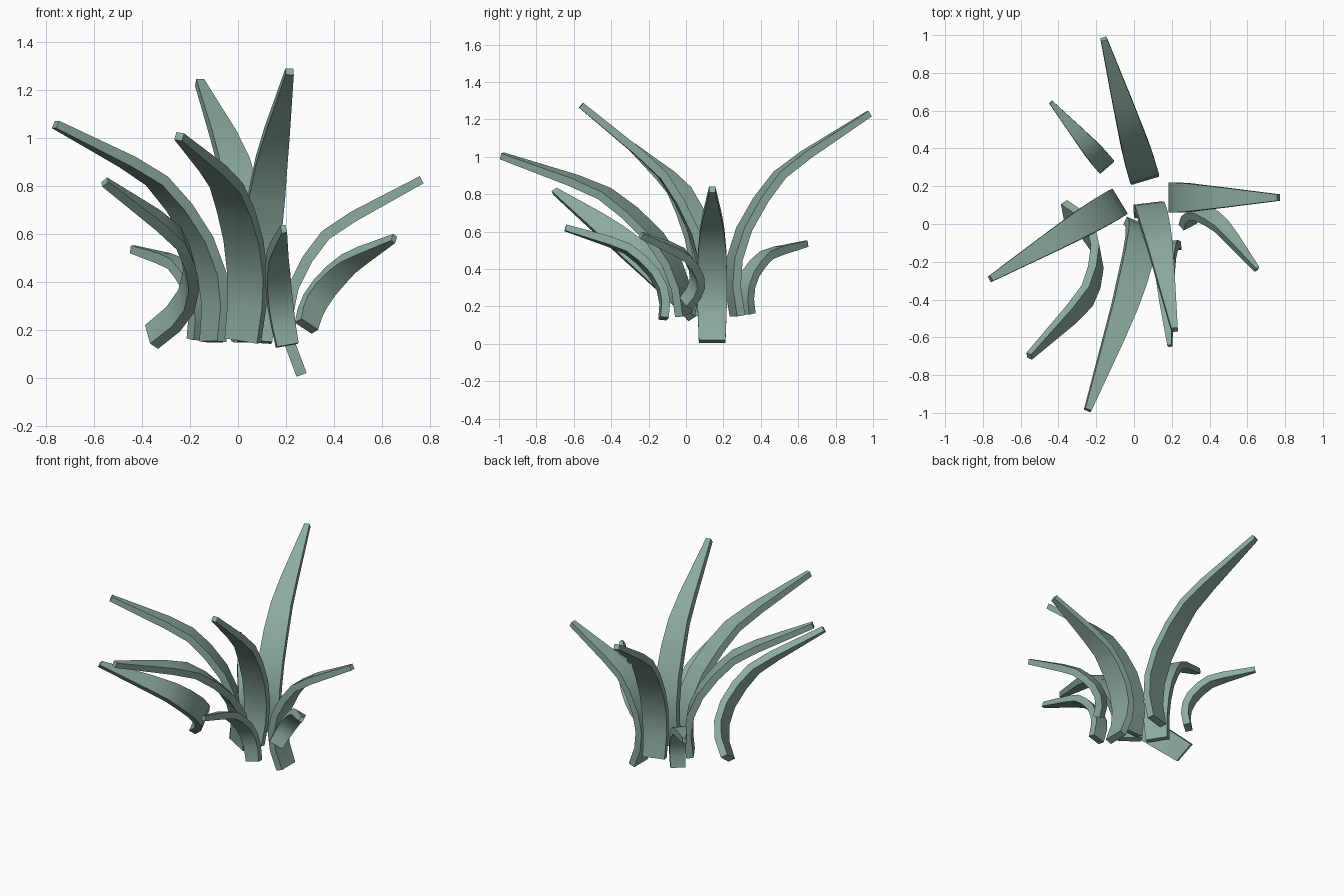
import bpy, bmesh
from mathutils import Vector

if "Cube" in bpy.data.objects:
    bpy.data.objects.remove(bpy.data.objects["Cube"])

# shared blade shape: (along base-to-tip, bulge amount, relative width)
STATIONS = [(0, 0, .92), (.087, .45, .98), (.185, .76, 1.03), (.31, .95, 1.02),
            (.45, 1, .97), (.58, .95, .85), (.71, .70, .68), (1, 0, .22)]
THICK = 0.045


def leaf(name, base, mid, tip, width, side=None):
    """Curved, tapering strap leaf arching from base through mid to tip."""
    base, mid, tip = Vector(base), Vector(mid), Vector(tip)
    axis = tip - base
    bulge = mid - base - axis * .45
    side = Vector(side).normalized() if side else axis.cross(bulge).normalized()
    pts = [base + axis * a + bulge * b for a, b, _ in STATIONS]
    bm = bmesh.new()
    rings = []
    for i, p in enumerate(pts):
        tangent = pts[min(i + 1, len(pts) - 1)] - pts[max(i - 1, 0)]
        n = tangent.cross(side).normalized() * THICK / 2
        if i == len(pts) - 1:
            n *= .75
        s = side * width * STATIONS[i][2] / 2
        rings.append([bm.verts.new(p + v) for v in (s + n, n - s, -s - n, s - n)])
    for r, q in zip(rings, rings[1:]):
        for k in range(4):
            j = (k + 1) % 4
            bm.faces.new((r[k], r[j], q[j], q[k]))
    bm.faces.new(rings[0])
    bm.faces.new(rings[-1])
    bmesh.ops.recalc_face_normals(bm, faces=bm.faces)
    me = bpy.data.meshes.new(name)
    bm.to_mesh(me)
    bm.free()
    ob = bpy.data.objects.new(name, me)
    bpy.context.collection.objects.link(ob)
    ob.data.materials.append(green)
    bpy.ops.object.select_all(action='DESELECT')
    bpy.context.view_layer.objects.active = ob
    ob.select_set(True)
    bpy.ops.object.shade_smooth_by_angle(angle=.6)


green = bpy.data.materials.new("leaf_green")
green.diffuse_color = (.26, .41, .35, 1)
green.use_nodes = True
green.node_tree.nodes["Principled BSDF"].inputs["Base Color"].default_value = green.diffuse_color

# tall leaves
leaf("leaf_back", (.045, .275, .15), (.01, .40, .77), (-.16, .98, 1.23), .155)
leaf("leaf_left", (-.105, .10, .15), (-.245, .02, .71), (-.76, -.29, 1.055), .155)
leaf("leaf_front", (.02, -.01, .155), (-.01, -.30, .70), (-.245, -.985, 1.005), .16)
leaf("leaf_centre", (.07, .06, .15), (.12, -.035, .76), (.215, -.56, 1.275), .155)
# medium leaves
leaf("leaf_right", (.265, .14, .012), (.29, .14, .495), (.765, .14, .825), .155)
leaf("leaf_front_left", (-.36, .06, .17), (-.21, -.28, .50), (-.555, -.70, .815), .15,
     side=(-.15, .8, .55))
# small leaves
leaf("leaf_back_left_small", (-.165, .325, .16), (-.215, .385, .43), (-.44, .645, .535), .10)
leaf("leaf_front_small", (.205, -.12, .135), (.165, -.24, .45), (.19, -.645, .62), .10)
leaf("leaf_right_small", (.285, .0, .215), (.41, .03, .43), (.65, -.24, .58), .10)
